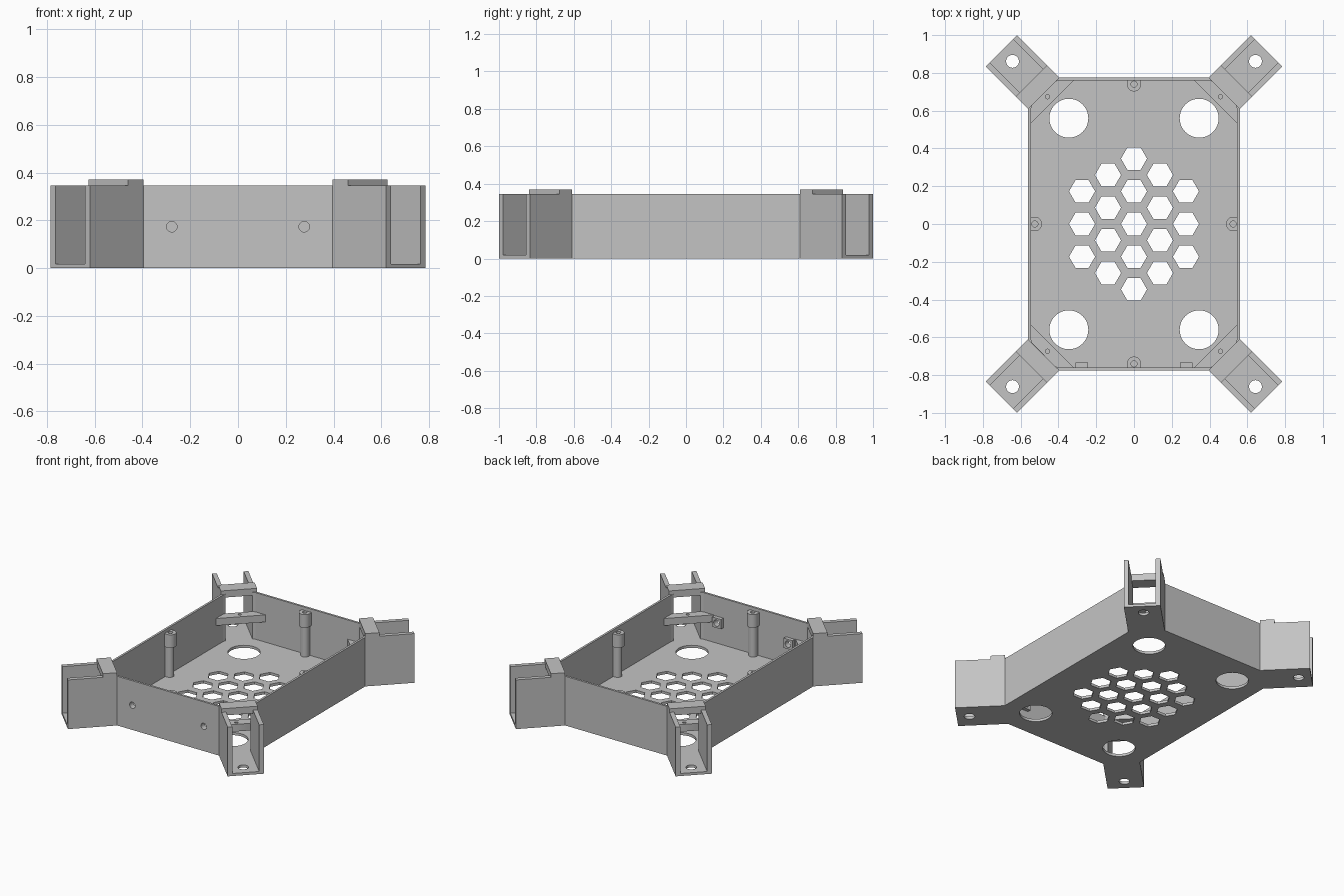
import bpy, bmesh, math
from math import sin, cos, pi

if "Cube" in bpy.data.objects:
    bpy.data.objects.remove(bpy.data.objects["Cube"], do_unlink=True)

# One grey plastic
grey = bpy.data.materials.new("grey_plastic")
grey.use_nodes = True
GREY = (0.55, 0.55, 0.55, 1)
grey.diffuse_color = GREY
grey.node_tree.nodes["Principled BSDF"].inputs["Base Color"].default_value = GREY

# Main dimensions
BX, BY = 0.56, 0.775          # half size of the tray
CX, CY = 0.395, 0.61          # where the corner chamfers start
H, FLOOR, WALL = 0.345, 0.018, 0.015
ARM_W = (BX - CX) / math.sqrt(2)
ARM_L, ARM_WALL = 0.318, 0.03


def prism(name, loops, z0, z1, upright=False):
    """Extrude a filled outline (later loops are holes); upright stands it facing -y."""
    curve = bpy.data.curves.new(name, 'CURVE')
    curve.dimensions, curve.fill_mode = '2D', 'BOTH'
    curve.extrude = (z1 - z0) / 2
    for loop in loops:
        spline = curve.splines.new('POLY')
        spline.points.add(len(loop) - 1)
        for p, (x, y) in zip(spline.points, loop):
            p.co = (x, y, 0, 1)
        spline.use_cyclic_u = True
    ob = bpy.data.objects.new(name, curve)
    bpy.context.collection.objects.link(ob)
    bpy.ops.object.select_all(action='DESELECT')
    ob.select_set(True)
    bpy.context.view_layer.objects.active = ob
    bpy.ops.object.convert(target='MESH')
    ob = bpy.context.object
    bm = bmesh.new()
    bm.from_mesh(ob.data)
    bmesh.ops.remove_doubles(bm, verts=bm.verts, dist=1e-5)
    bmesh.ops.recalc_face_normals(bm, faces=bm.faces)
    bm.to_mesh(ob.data)
    bm.free()
    ob.data.materials.clear()
    ob.data.materials.append(grey)
    mid = (z0 + z1) / 2
    if upright:
        ob.rotation_euler.x = pi / 2
        ob.location.y = -mid
    else:
        ob.location.z = mid
    bpy.ops.object.shade_smooth_by_angle(angle=math.radians(30))
    return ob


def ring(x, y, r, n=32):
    return [(x + r * cos(2 * pi * i / n), y + r * sin(2 * pi * i / n)) for i in range(n)]


def rect(x0, x1, y0, y1):
    return [(x0, y0), (x1, y0), (x1, y1), (x0, y1)]


def corner(sx, sy, points):
    """Map (along arm, across arm) points into the chosen corner."""
    k = math.sqrt(0.5)
    mx, my = (BX + CX) / 2, (BY + CY) / 2
    return [(sx * (mx + k * (u - v)), sy * (my + k * (u + v))) for u, v in points]


SIGNS = [(1, 1), (-1, 1), (-1, -1), (1, -1)]

# Floor plate with arms, round openings and honeycomb vent
outline, holes = [], []
for sx, sy in SIGNS:
    pts = corner(sx, sy, [(0, -ARM_W), (ARM_L, -ARM_W), (ARM_L, ARM_W), (0, ARM_W)])
    outline += pts if sx * sy > 0 else pts[::-1]
    holes.append(ring(sx * 0.345, sy * 0.56, 0.103, 48))
    holes.append(ring(sx * 0.643, sy * 0.861, 0.034))
for col in range(-2, 3):
    count = 5 - abs(col)
    for row in range(count):
        holes.append(ring(col * 0.1375, (row - (count - 1) / 2) * 0.173, 0.069, 6))
prism("floor_plate", [outline] + holes, 0, FLOOR)

# Tray walls; the front one has two screw holes with square bosses behind
screws = [ring(s * 0.277, 0.173, 0.022) for s in (-1, 1)]
face = rect(-CX, CX, FLOOR, H)
prism("front_wall", [face] + screws, BY - WALL, BY, upright=True)
prism("back_wall", [face], -BY, WALL - BY, upright=True)
for s, hole in zip((-1, 1), screws):
    x = s * 0.277
    prism("screw_boss", [rect(x - 0.034, x + 0.034, 0.139, 0.207), hole],
          BY - WALL - 0.026, BY - WALL, upright=True)
for s, side in ((1, "left"), (-1, "right")):
    prism(side + "_wall", [rect(s * (BX - WALL), s * BX, -CY, CY)], FLOOR, H)

# Corner arms: two side walls, a raised top bridge and an inner shelf
for sx, sy in SIGNS:
    inner = ARM_W - ARM_WALL
    for s in (-1, 1):
        prism("arm_side_wall", [corner(sx, sy, [
            (0, s * ARM_W), (ARM_L, s * ARM_W), (ARM_L, s * inner),
            (0, s * inner), (-0.0106, s * (ARM_W - 0.0106))])], FLOOR, H)
    prism("arm_bridge", [corner(sx, sy, rect(0, 0.092, -ARM_W, ARM_W))], H, 0.37)
    prism("arm_bridge_underside", [corner(sx, sy, rect(0, 0.092, -inner, inner))], 0.322, H)
    wide = ARM_W + 0.065 - WALL * math.sqrt(2)
    shelf = [(-0.065, -wide), (-0.065, wide), (-0.01, ARM_W - 0.011), (0, inner),
             (0, -inner), (-0.01, 0.011 - ARM_W)]
    hole = corner(sx, sy, ring(-0.027, 0, 0.011, 16))
    prism("corner_shelf", [corner(sx, sy, shelf), hole], 0.16, 0.21)


# Screw posts at the middle of every wall
def post_outline(r, reach, angle, wall):
    """Rounded tab growing inward from a wall lying at the given distance."""
    pts = [(wall, -r)] + [(wall - reach - r * sin(pi * i / 16), -r * cos(pi * i / 16))
                          for i in range(17)] + [(wall, r)]
    return turn(pts, angle)


def turn(pts, angle):
    c, s = cos(angle), sin(angle)
    return [(c * x - s * y, s * x + c * y) for x, y in pts]


for i in range(4):
    angle = i * pi / 2
    wall = (BY if i % 2 else BX) - WALL
    hole = turn(ring(wall - 0.02, 0, 0.016, 24), angle)
    prism("post_collar", [post_outline(0.038, 0.02, angle, wall), hole], 0.23, 0.322)
    prism("post_stem", [post_outline(0.028, 0.016, angle, wall)], FLOOR, 0.23)
